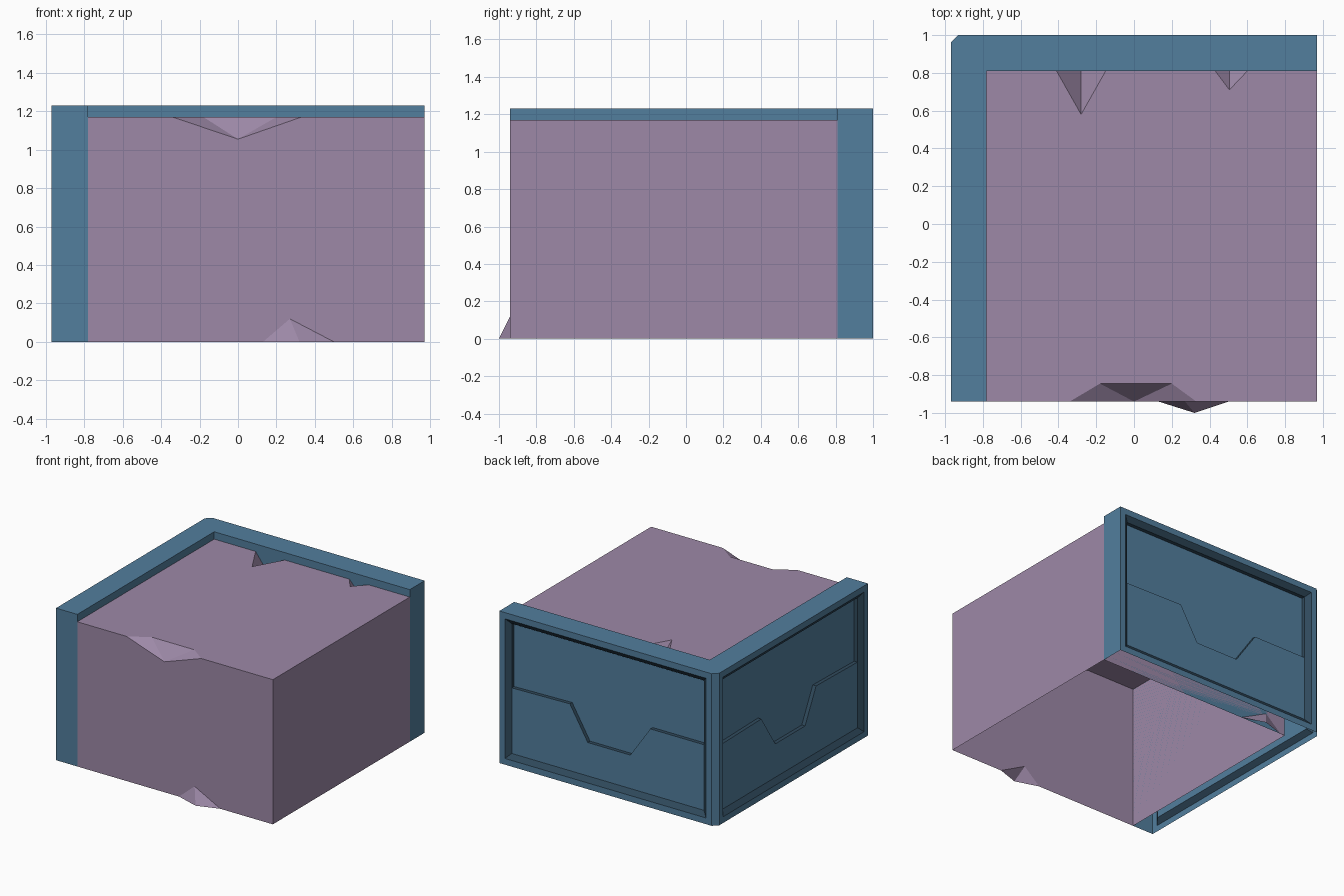
import bpy, bmesh

if "Cube" in bpy.data.objects:
    bpy.data.objects.remove(bpy.data.objects["Cube"])

X0, XI, X1 = -0.97, -0.78, 0.97      # outer left, inner left, right
Y0, YI, Y1 = -0.94, 0.81, 1.0        # front, inner back, outer back
H, W, C = 1.17, 1.23, 0.04           # rock height, wall height, corner chamfer


def material(name, rgb):
    m = bpy.data.materials.new(name)
    m.diffuse_color = (*rgb, 1)
    m.use_nodes = True
    m.node_tree.nodes["Principled BSDF"].inputs["Base Color"].default_value = m.diffuse_color
    return m


ROCK = material("purple_rock", (0.34, 0.25, 0.39))
BLUE = material("blue_wall", (0.085, 0.21, 0.34))
DARK = material("dark_groove", (0.03, 0.07, 0.11))


def build(name, faces, mats):
    """faces: list of (points, material index), welded into one mesh"""
    bm = bmesh.new()
    for pts, mi in faces:
        f = bm.faces.new([bm.verts.new(p) for p in pts])
        f.material_index = mi
    bmesh.ops.remove_doubles(bm, verts=bm.verts, dist=1e-4)
    bmesh.ops.recalc_face_normals(bm, faces=bm.faces)
    me = bpy.data.meshes.new(name)
    bm.to_mesh(me)
    bm.free()
    for m in mats:
        me.materials.append(m)
    ob = bpy.data.objects.new(name, me)
    bpy.context.collection.objects.link(ob)
    return ob


# --- Rock block: open-bottomed shell with chipped edges ---
rock = []
chip = [(-0.34, Y0, H), (-0.18, -0.845, H), (0.2, -0.845, H), (0.33, Y0, H)]
chip_low = (0, Y0, 1.055)
cracks = [((0.60, YI, H), (0.505, 0.71, H), (0.43, YI, H), (0.505, YI, 1.09)),
          ((-0.15, YI, H), (-0.28, 0.58, H), (-0.41, YI, H), (-0.28, YI, 1.0))]

top = [(XI, Y0, H)] + chip + [(X1, Y0, H), (X1, YI, H)]
for r, apex, l, low in cracks:
    top += [r, apex, l]
    rock += [([r, apex, low], 0), ([apex, l, low], 0)]
rock.append((top + [(XI, YI, H)], 0))
for a, b in zip(chip, chip[1:]):
    rock.append(([a, b, chip_low], 0))


def bump(y, xa, xp, xo, xb, yo):
    """Small spur at the foot of a wall; returns its outline on the wall"""
    a, peak, out, b = (xa, y, 0), (xp, y, 0.12), (xo, yo, 0), (xb, y, 0)
    rock.extend([([a, out, peak], 0), ([out, b, peak], 0)])
    return [a, peak, b]


rock.append(([(XI, Y0, 0)] + bump(Y0, 0.13, 0.27, 0.32, 0.5, -1.0)
             + [(X1, Y0, 0), (X1, Y0, H), chip[3], chip_low, chip[0], (XI, Y0, H)], 0))
back_top = [(X1, YI, H)]
for r, apex, l, low in cracks:
    back_top += [r, low, l]
rock.append(([(XI, YI, 0)] + bump(YI, -0.74, -0.6, -0.55, -0.36, 0.87)
             + [(X1, YI, 0)] + back_top + [(XI, YI, H)], 0))
for x in (XI, X1):
    rock.append(([(x, Y0, 0), (x, YI, 0), (x, YI, H), (x, Y0, H)], 0))
build("rock_block", rock, [ROCK])


# --- Corner wall: L-shaped shell with two decorated outer panels ---
wall = []
outline = [(X0, Y0), (XI, Y0), (XI, YI), (X1, YI), (X1, Y1), (X0 + C, Y1), (X0, Y1 - C)]
wall.append(([(x, y, W) for x, y in outline], 0))
for i in (0, 1, 2, 3, 5):            # ends, inner faces, corner chamfer
    (xa, ya), (xb, yb) = outline[i], outline[i + 1]
    wall.append(([(xa, ya, 0), (xb, yb, 0), (xb, yb, W), (xa, ya, W)], 0))


def panel(place, ua, ub, zigzag):
    """place(u, z, depth) -> point; framed panel whose upper half is set deeper"""
    def rect(m, d):
        return [place(ua + m, m, d), place(ub - m, m, d),
                place(ub - m, W - m, d), place(ua + m, W - m, d)]
    outer, lip, inner = rect(0, 0), rect(0.05, 0), rect(0.09, 0.03)
    for i in range(4):
        j = (i + 1) % 4
        wall.append(([outer[i], outer[j], lip[j], lip[i]], 0))
        wall.append(([lip[i], lip[j], inner[j], inner[i]], 1))
    line = [(ua + 0.09, 0.62)] + zigzag + [(ub - 0.09, 0.62)]
    near = [place(u, z, 0.03) for u, z in line]
    wall.append((inner[:2] + near[::-1], 0))
    upper = line + [(ub - 0.09, W - 0.09), (ua + 0.09, W - 0.09)]
    wall.append(([place(u, z, 0.06) for u, z in upper], 0))
    for (ua_, za), (ub_, zb) in zip(upper, upper[1:] + upper[:1]):
        wall.append(([place(ua_, za, 0.03), place(ub_, zb, 0.03),
                      place(ub_, zb, 0.06), place(ua_, za, 0.06)], 1))


panel(lambda u, z, d: (u, Y1 - d, z), X0 + C, X1,
      [(-0.36, 0.62), (-0.18, 0.36), (0.2, 0.36), (0.36, 0.63)])
panel(lambda u, z, d: (X0 + d, u, z), Y0, Y1 - C,
      [(-0.32, 0.63), (-0.18, 0.36), (0.2, 0.36), (0.38, 0.63)])
build("corner_wall", wall, [BLUE, DARK])
